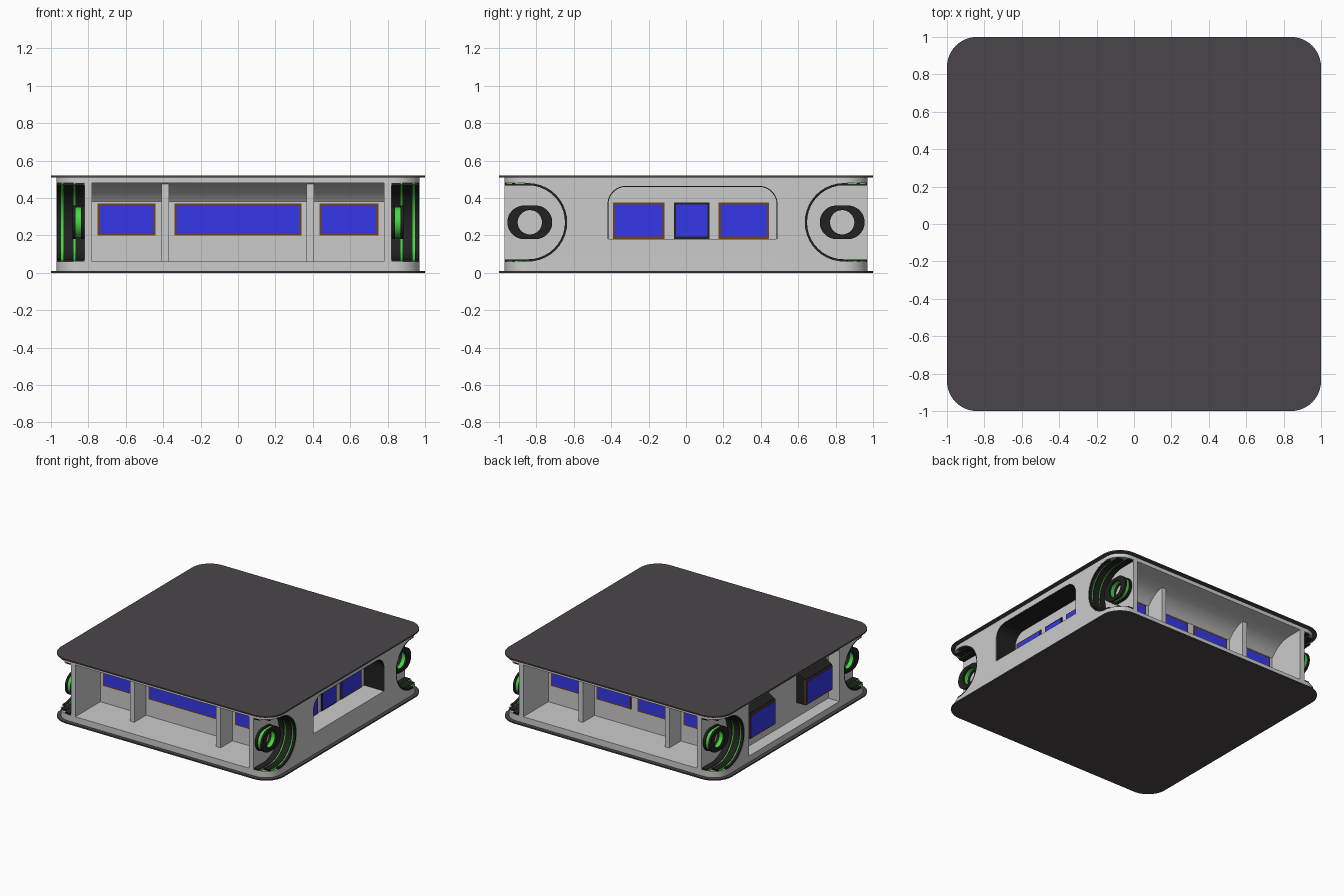
import bpy, bmesh
from math import sin, cos, pi, sqrt

if "Cube" in bpy.data.objects:
    bpy.data.objects.remove(bpy.data.objects["Cube"])


def material(name, rgb):
    m = bpy.data.materials.new(name)
    m.diffuse_color = (*rgb, 1)
    m.use_nodes = True
    m.node_tree.nodes["Principled BSDF"].inputs["Base Color"].default_value = m.diffuse_color
    return m


PLATE = material("plate_dark", (0.07, 0.06, 0.066))
BLACK = material("black", (0.015, 0.015, 0.015))
GREEN = material("green", (0.06, 0.7, 0.05))
BLUE = material("blue", (0.035, 0.04, 0.8))
BROWN = material("brown", (0.16, 0.055, 0.012))


def place(axis, u, v, w):
    return {"x": (w, u, v), "y": (u, w, v), "z": (u, v, w)}[axis]


def finish(name, bm, mat):
    bmesh.ops.recalc_face_normals(bm, faces=bm.faces)
    me = bpy.data.meshes.new(name)
    bm.to_mesh(me)
    bm.free()
    ob = bpy.data.objects.new(name, me)
    bpy.context.collection.objects.link(ob)
    if mat:
        me.materials.append(mat)
    return ob


def prism(name, pts, axis, a, b, mat=None):
    """Extrude a closed 2D outline along an axis from a to b."""
    bm = bmesh.new()
    lo, hi = [[bm.verts.new(place(axis, u, v, w)) for u, v in pts] for w in (a, b)]
    bm.faces.new(lo)
    bm.faces.new(hi)
    for i in range(len(pts)):
        j = (i + 1) % len(pts)
        bm.faces.new((lo[i], lo[j], hi[j], hi[i]))
    return finish(name, bm, mat)


def ring(name, outer, inner, axis, a, b, mat):
    """Extruded outline with a matching hole."""
    bm = bmesh.new()
    loops = [[bm.verts.new(place(axis, u, v, w)) for u, v in p]
             for p, w in ((outer, a), (outer, b), (inner, b), (inner, a))]
    n = len(outer)
    for k in range(4):
        p, q = loops[k], loops[(k + 1) % 4]
        for i in range(n):
            j = (i + 1) % n
            bm.faces.new((p[i], p[j], q[j], q[i]))
    return finish(name, bm, mat)


def rect(u0, u1, v0, v1):
    return [(u0, v0), (u1, v0), (u1, v1), (u0, v1)]


def arc(cu, cv, r, a0, a1, n=12):
    return [(cu + r * cos(a0 + (a1 - a0) * i / n), cv + r * sin(a0 + (a1 - a0) * i / n))
            for i in range(n + 1)]


def rounded_square(h, r):
    pts = []
    for k, (sx, sy) in enumerate(((1, 1), (-1, 1), (-1, -1), (1, -1))):
        pts += arc(sx * (h - r), sy * (h - r), r, k * pi / 2, (k + 1) * pi / 2)
    return pts


def screen(name, axis, u0, u1, v0, v1, w, s, frame=BROWN):
    """Framed blue panel on a wall at w, facing direction s."""
    prism(name + "_frame", rect(u0, u1, v0, v1), axis, w - s * 0.01, w + s * 0.008, frame)
    prism(name + "_panel", rect(u0 + .011, u1 - .011, v0 + .011, v1 - .011),
          axis, w, w + s * 0.011, BLUE)


def arch(y0, y1, z0, z1, r):
    return ([(y1, z0)] + arc(y1 - r, z1 - r, r, 0, pi / 2)
            + arc(y0 + r, z1 - r, r, pi / 2, pi) + [(y0, z0)])


def u_path(sy, r, y_end):
    """U-shaped port outline, open towards the front or back face."""
    pts = [(y_end, .27 - r)] + arc(.845, .27, r, 1.5 * pi, .5 * pi, 20) + [(y_end, .27 + r)]
    return [(sy * y, z) for y, z in pts]


# cover plates and body
prism("bottom_plate", rounded_square(1, .16), "z", 0, .01, PLATE)
prism("top_plate", rounded_square(1, .16), "z", .51, .52, PLATE)
body = prism("body", rounded_square(.97, .13), "z", .01, .51)

# recess cutters: front and back bays, corner ports, right niche, left recess
cutters = []
cove = arc(.85, .23, .25, pi / 2, pi / 2 + .927, 12)
bay = [(1.1, .06), (1.1, .48)] + cove + [(.65, .06)]
for s in (-1, 1):
    cutters.append(prism("bay_cutter", [(s * y, z) for y, z in bay], "x", -.78, .78))
    for sx in (-1, 1):
        cutters.append(prism("port_cutter", u_path(s, .21, 1.1), "x", sx * .82, sx * 1.1))
cutters.append(prism("niche_cutter", arch(-.42, .49, .18, .465, .1), "x", .79, 1.1))
cutters.append(prism("left_cutter", rect(-.58, .58, .06, .48), "x", -.87, -1.1))
for c in cutters:
    m = body.modifiers.new("cut", "BOOLEAN")
    m.operation, m.solver, m.object = "DIFFERENCE", "EXACT", c
bpy.context.view_layer.update()
cut = bpy.data.meshes.new_from_object(
    body.evaluated_get(bpy.context.evaluated_depsgraph_get()))
body.modifiers.clear()
body.data = cut
for c in cutters:
    bpy.data.objects.remove(c)

# front and back bays: ribs and screens
for s, side in ((-1, "front"), (1, "back")):
    for x in (-.39, .385):
        prism(side + "_rib", rect(x - .02, x + .02, .05, .485), "y", s * .64, s * .80)
    spans = [(-.75, -.44), (.435, .75)]
    spans += [(-.34, .34)] if s < 0 else [(-.34, -.025), (.035, .34)]
    for x0, x1 in spans:
        screen(side + "_screen", "y", x0, x1, .2, .37, s * .65, s)

# right niche: black arch lining and three screens
outer, inner = arch(-.421, .491, .18, .466, .101), arch(-.415, .485, .18, .46, .095)
prism("niche_lining", outer + inner[::-1], "x", .79, .968, BLACK)
for y0, y1, f in ((-.39, -.115, BROWN), (-.065, .125, BLACK), (.175, .445, BROWN)):
    screen("niche_screen", "x", y0, y1, .182, .375, .79, 1, f)

# left recess: two black hooded monitors
hood = [(-.86, .18), (-.95, .18), (-.95, .385), (-.86, .44)]
for y0, y1 in ((.22, .55), (-.51, -.17)):
    prism("monitor_housing", hood, "y", y0, y1, BLACK)
    screen("monitor_screen", "x", y0, y1, .182, .38, -.95, -1)

# corner ports: striped U-shaped lining and a ringed boss
bands = [(.82, .868, .012, BLACK), (.868, .88, .007, GREEN), (.88, .934, .012, BLACK),
         (.934, .946, .007, GREEN), (.946, .968, .012, BLACK)]
angles = [2 * pi * (i + .5) / 40 for i in range(40)]
for sx in (-1, 1):
    for sy in (-1, 1):
        for a, b, t, mat in bands:
            end = .84 + sqrt(.13 ** 2 - (b - .84) ** 2)
            end = max(end, .85)
            prism("port_lining", u_path(sy, .212, end) + u_path(sy, .21 - t, end)[::-1],
                  "x", sx * a, sx * b, mat)
        hole = [(sy * (.835 + .065 * cos(t)), .27 + .065 * sin(t)) for t in angles]
        for a, b, r, mat in ((.815, .84, .09, BLACK), (.84, .868, .082, GREEN),
                             (.868, .885, .09, BLACK)):
            rim = [(sy * (.835 + (.03 if cos(t) > 0 else -.03) + r * cos(t)),
                    .27 + r * sin(t)) for t in angles]
            ring("port_boss", rim, hole, "x", sx * a, sx * b, mat)

# smooth curved walls, keep edges sharp
bpy.ops.object.select_all(action="SELECT")
bpy.context.view_layer.objects.active = body
bpy.ops.object.shade_smooth_by_angle(angle=.5)
